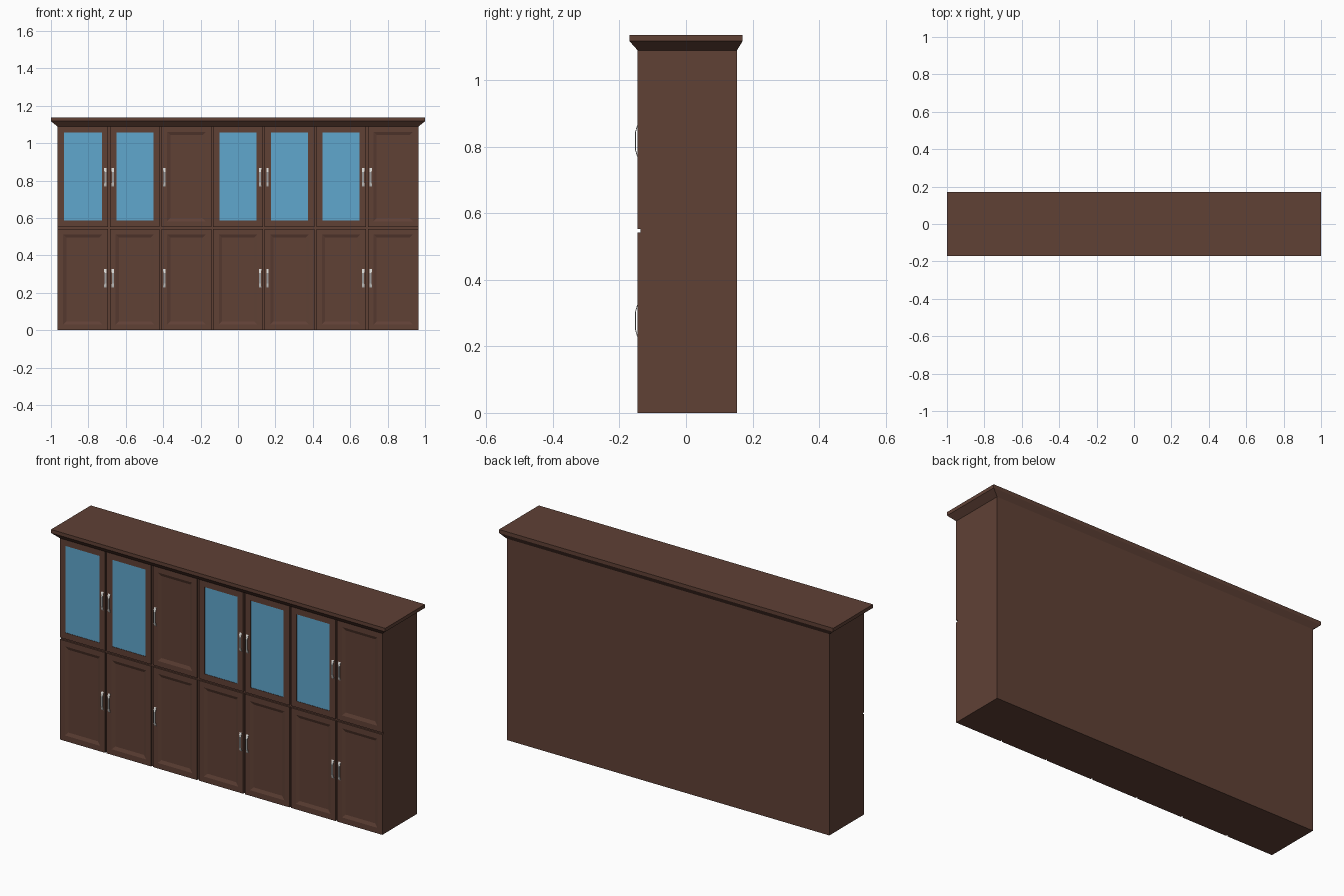
import bpy, bmesh

if "Cube" in bpy.data.objects:
    bpy.data.objects.remove(bpy.data.objects["Cube"])

def mat(name, c):
    m = bpy.data.materials.new(name)
    m.diffuse_color = (*c, 1)
    m.use_nodes = True
    m.node_tree.nodes["Principled BSDF"].inputs["Base Color"].default_value = m.diffuse_color
    return m

WOOD = mat("dark_wood", (0.115, 0.052, 0.036))
GLASS = mat("blue_glass", (0.117, 0.385, 0.61))
SILVER = mat("bright_silver", (0.68, 0.68, 0.66))
STEEL = mat("grey_steel", (0.33, 0.33, 0.33))

def finish(name, bm, mats):
    bmesh.ops.recalc_face_normals(bm, faces=bm.faces)
    me = bpy.data.meshes.new(name)
    bm.to_mesh(me)
    bm.free()
    for m in mats:
        me.materials.append(m)
    ob = bpy.data.objects.new(name, me)
    bpy.context.collection.objects.link(ob)
    return ob

def loft(name, rings, mats, last_mat=0):
    """Join rings of points in order, capping both ends."""
    bm = bmesh.new()
    vs = [[bm.verts.new(p) for p in r] for r in rings]
    n = len(rings[0])
    for a, b in zip(vs, vs[1:]):
        for i in range(n):
            j = (i + 1) % n
            bm.faces.new((a[i], a[j], b[j], b[i]))
    bm.faces.new(vs[0])
    bm.faces.new(vs[-1]).material_index = last_mat
    return finish(name, bm, mats)

def rect_xy(x, y0, y1, z):
    return [(-x, y0, z), (x, y0, z), (x, y1, z), (-x, y1, z)]

def rect_xz(x0, x1, z0, z1, m, y):
    return [(x0 + m, y, z0 + m), (x1 - m, y, z0 + m),
            (x1 - m, y, z1 - m), (x0 + m, y, z1 - m)]

W, FRONT, BACK, CORE = 0.965, -0.145, 0.153, -0.136
H, MID = 1.09, 0.547

# carcass and flared crown
loft("carcass", [rect_xy(W, CORE, BACK, 0), rect_xy(W, CORE, BACK, H)], [WOOD])
loft("crown", [rect_xy(W, FRONT, BACK, H - 0.001), rect_xy(1.0, -0.17, 0.17, 1.117),
               rect_xy(1.0, -0.17, 0.17, 1.136)], [WOOD])

def door(name, x0, x1, z0, z1, glazed):
    rings = [rect_xz(x0, x1, z0, z1, 0, CORE + 0.001), rect_xz(x0, x1, z0, z1, 0, FRONT)]
    if glazed:
        rings += [rect_xz(x0, x1, z0, z1, 0.034, FRONT),
                  rect_xz(x0, x1, z0, z1, 0.034, FRONT + 0.002)]
    else:
        rings += [rect_xz(x0, x1, z0, z1, 0.030, FRONT),
                  rect_xz(x0, x1, z0, z1, 0.047, FRONT + 0.007)]
    loft(name, rings, [WOOD, GLASS], 1 if glazed else 0)

def handle(name, x, zc):
    # bowed strip: bright ends, grey grip
    prof = [(-0.052, -0.001), (-0.044, 0.003), (-0.028, 0.0075),
            (0.028, 0.0075), (0.044, 0.003), (0.052, -0.001)]
    bm = bmesh.new()
    rings = []
    for z, d in prof:
        w = 0.0065 if abs(z) > 0.04 else 0.0055
        rings.append([bm.verts.new((x + sx * w, FRONT - d + t, zc + z))
                      for sx, t in ((-1, 0), (1, 0), (1, 0.0025), (-1, 0.0025))])
    for k, (a, b) in enumerate(zip(rings, rings[1:])):
        for i in range(4):
            j = (i + 1) % 4
            f = bm.faces.new((a[i], a[j], b[j], b[i]))
            f.material_index = 1 if k == 2 else 0
    bm.faces.new(rings[0])
    bm.faces.new(rings[-1])
    finish(name, bm, [SILVER, STEEL])

# seven columns, two rows of doors
STEP, GAP = 2 * W / 7, 0.005
GLAZED = (0, 1, 3, 4, 5)
RIGHT_HANDLE = (0, 3, 5)
for c in range(7):
    x0 = -W + c * STEP + (GAP if c else 0)
    x1 = -W + (c + 1) * STEP - (GAP if c < 6 else 0)
    door(f"lower_door_{c+1}", x0, x1, 0.0, MID - GAP, False)
    door(f"upper_door_{c+1}", x0, x1, MID + GAP, H, c in GLAZED)
    hx = -W + (c + 1) * STEP - 0.02 if c in RIGHT_HANDLE else -W + c * STEP + 0.02
    handle(f"lower_handle_{c+1}", hx, 0.277)
    handle(f"upper_handle_{c+1}", hx, 0.817)
